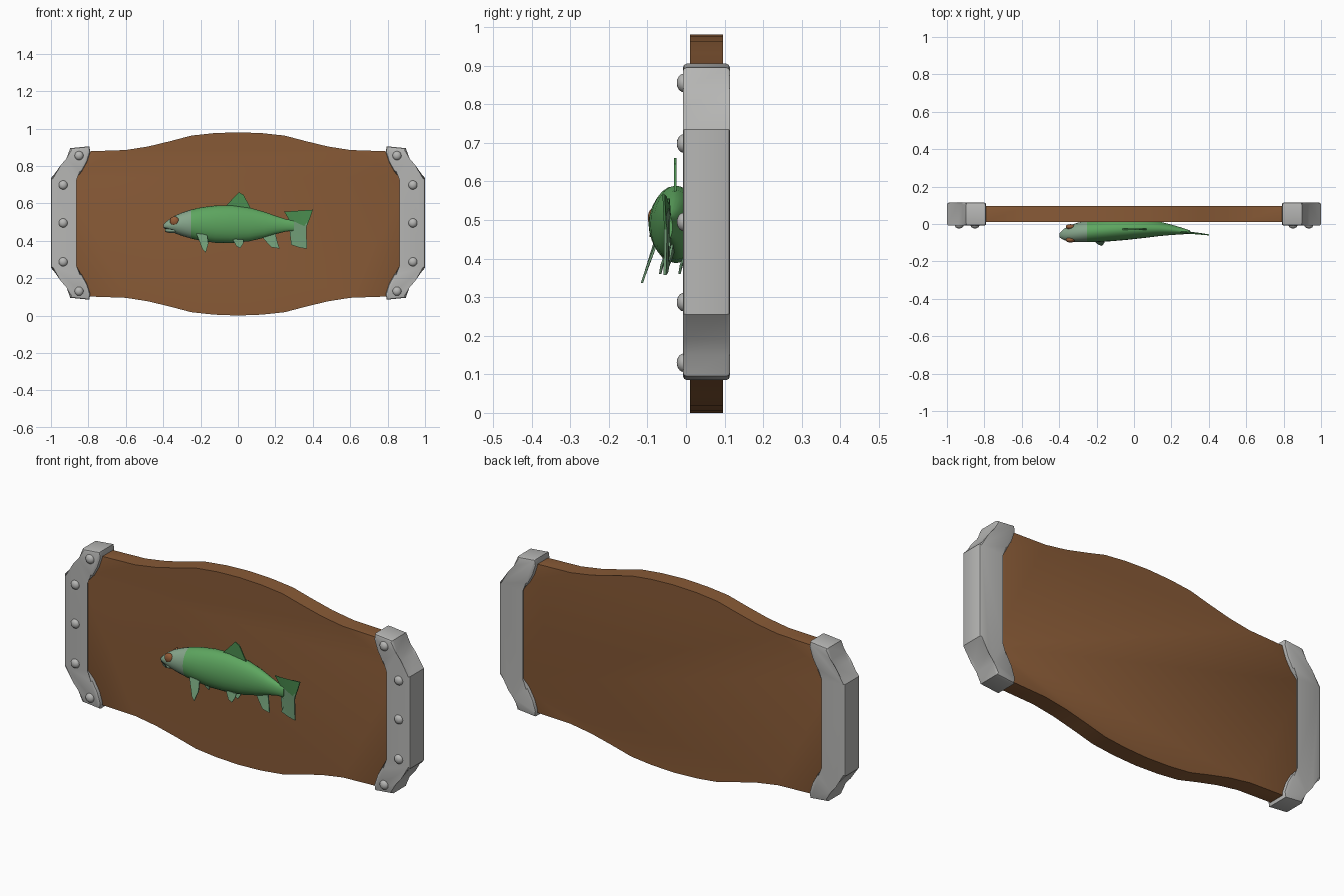
import bpy, bmesh, math
from mathutils import Vector


def mat(name, r, g, b):
    m = bpy.data.materials.new(name)
    m.diffuse_color = (r, g, b, 1)
    return m


WOOD = mat("brown wood", 0.245, 0.102, 0.037)
METAL = mat("grey metal", 0.47, 0.47, 0.46)
GREEN = mat("fish green", 0.11, 0.38, 0.115)
HEAD = mat("pale head green", 0.24, 0.38, 0.26)
FIN = mat("pale fin green", 0.16, 0.33, 0.18)
DARK = mat("dark fin green", 0.07, 0.27, 0.08)
EYE = mat("amber eye", 0.30, 0.11, 0.04)
PUPIL = mat("mouth dark", 0.03, 0.05, 0.035)
MID = 0.49


def make(name, bm, *mats, angle=35):
    bmesh.ops.recalc_face_normals(bm, faces=bm.faces)
    me = bpy.data.meshes.new(name)
    bm.to_mesh(me)
    bm.free()
    ob = bpy.data.objects.new(name, me)
    bpy.context.collection.objects.link(ob)
    for m in mats:
        me.materials.append(m)
    bpy.ops.object.select_all(action='DESELECT')
    ob.select_set(True)
    bpy.context.view_layer.objects.active = ob
    bpy.ops.object.shade_smooth_by_angle(angle=math.radians(angle))
    return ob


def slab(name, pts, y0, y1, m, bevel):
    """Extrude an x-z outline along y and soften its rim."""
    bm = bmesh.new()
    a = [bm.verts.new((x, y0, z)) for x, z in pts]
    b = [bm.verts.new((x, y1, z)) for x, z in pts]
    n = len(pts)
    caps = [bm.faces.new(a), bm.faces.new(b[::-1])]
    for i in range(n):
        bm.faces.new((a[i], b[i], b[(i + 1) % n], a[(i + 1) % n]))
    rim = list({e for f in caps for e in f.edges})
    bmesh.ops.bevel(bm, geom=rim, offset=bevel, segments=2, affect='EDGES', profile=0.5)
    return make(name, bm, m)


def ball(name, loc, scale, m, seg=16):
    bm = bmesh.new()
    bmesh.ops.create_uvsphere(bm, u_segments=seg, v_segments=10, radius=1)
    for v in bm.verts:
        v.co = Vector(loc) + Vector([v.co[i] * scale[i] for i in range(3)])
    return make(name, bm, m, angle=60)


def fin(name, pts, m, th=0.006):
    """Thin plate through points (x, y, z)."""
    bm = bmesh.new()
    a = [bm.verts.new((x, y - th / 2, z)) for x, y, z in pts]
    b = [bm.verts.new((x, y + th / 2, z)) for x, y, z in pts]
    n = len(pts)
    bm.faces.new(a)
    bm.faces.new(b[::-1])
    for i in range(n):
        bm.faces.new((a[i], b[i], b[(i + 1) % n], a[(i + 1) % n]))
    bmesh.ops.triangulate(bm, faces=[f for f in bm.faces if len(f.verts) > 4])
    return make(name, bm, m)


# board: quarter outline mirrored both ways
q = [(0, 0.49), (0.13, 0.485), (0.25, 0.472), (0.36, 0.443), (0.48, 0.414), (0.6, 0.395),
     (0.8, 0.388), (0.87, 0.385), (0.93, 0.25)]
half = q + [(x, -z) for x, z in q[::-1]]
outline = half + [(-x, z) for x, z in half[::-1] if x > 0]
slab("board", [(x, z + MID) for x, z in outline if True]
     , 0.01, 0.096, WOOD, 0.010)

# end brackets with rivets on the front
outer = [(1.0, 0.24), (0.94, 0.303), (0.917, 0.345), (0.897, 0.40)]
inner = [(0.795, 0.41), (0.79, 0.38), (0.808, 0.325), (0.837, 0.273), (0.873, 0.235)]
up = outer + inner
ring = up + [(x, -z) for x, z in up[::-1]]
for side, s in (("left", -1), ("right", 1)):
    slab(side + "_bracket", [(s * x, z + 0.495) for x, z in ring], -0.008, 0.114, METAL, 0.010)
    for i, (x, z) in enumerate([(0.85, 0.36), (0.935, 0.203), (0.935, 0), (0.935, -0.208), (0.85, -0.365)]):
        ball(f"{side}_rivet_{i}", (s * x, -0.006, 0.495 + z), (0.024, 0.018, 0.024), METAL)

# fish body: oval sections (x, z bottom, z top, centre y, half width)
secs = [(-0.398, 0.468, 0.488, -0.060, 0.012), (-0.375, 0.456, 0.510, -0.056, 0.030),
        (-0.34, 0.441, 0.533, -0.050, 0.044), (-0.30, 0.426, 0.550, -0.045, 0.052),
        (-0.252, 0.412, 0.566, -0.040, 0.057), (-0.20, 0.400, 0.578, -0.036, 0.060),
        (-0.12, 0.389, 0.588, -0.030, 0.062), (-0.03, 0.388, 0.589, -0.026, 0.058),
        (0.06, 0.397, 0.577, -0.024, 0.050), (0.14, 0.416, 0.555, -0.026, 0.038),
        (0.21, 0.438, 0.530, -0.032, 0.026), (0.26, 0.450, 0.514, -0.038, 0.017),
        (0.30, 0.453, 0.510, -0.044, 0.009)]
N = 24
bm = bmesh.new()
rings = []
for x, z0, z1, cy, w in secs:
    rings.append([bm.verts.new((x, cy + w * math.cos(t), (z0 + z1) / 2 + (z1 - z0) / 2 * math.sin(t)))
                  for t in (2 * math.pi * k / N for k in range(N))])
bm.faces.new(rings[0])
bm.faces.new(rings[-1][::-1])
for a, b in zip(rings, rings[1:]):
    for k in range(N):
        bm.faces.new((a[k], b[k], b[(k + 1) % N], a[(k + 1) % N]))
for f in bm.faces:
    f.material_index = 1 if f.calc_center_median().x < -0.252 else 0
body = make("fish_body", bm, GREEN, HEAD, angle=60)

# lower jaw, mouth line and eyes
ball("lower_jaw", (-0.355, -0.055, 0.455), (0.037, 0.032, 0.014), HEAD)
fin("mouth_line", [(-0.395, -0.070, 0.474), (-0.35, -0.092, 0.462), (-0.35, -0.092, 0.456),
                   (-0.395, -0.070, 0.467)], PUPIL, 0.006)
ball("front_eye", (-0.34, -0.085, 0.505), (0.025, 0.014, 0.025), EYE)
ball("back_eye", (-0.34, -0.015, 0.505), (0.025, 0.014, 0.025), EYE)

# fins
fin("dorsal_fin", [(-0.075, -0.028, 0.575), (-0.05, -0.028, 0.60), (0.005, -0.028, 0.66),
                   (0.03, -0.028, 0.645), (0.045, -0.028, 0.61), (0.07, -0.028, 0.57)], DARK)
fin("tail_upper", [(0.27, -0.042, 0.48), (0.275, -0.042, 0.51), (0.247, -0.045, 0.555), (0.27, -0.045, 0.553),
                   (0.31, -0.048, 0.541), (0.355, -0.053, 0.561), (0.40, -0.058, 0.566),
                   (0.385, -0.056, 0.52), (0.365, -0.053, 0.47)], DARK)
fin("tail_lower", [(0.27, -0.042, 0.50), (0.32, -0.047, 0.53), (0.372, -0.054, 0.515), (0.365, -0.053, 0.46),
                   (0.37, -0.055, 0.357), (0.33, -0.05, 0.363), (0.285, -0.047, 0.378),
                   (0.305, -0.045, 0.42), (0.295, -0.043, 0.455)], FIN, 0.007)
fin("front_pectoral_fin", [(-0.225, -0.080, 0.445), (-0.165, -0.080, 0.43), (-0.158, -0.098, 0.385),
                           (-0.172, -0.114, 0.337), (-0.19, -0.108, 0.355)], FIN)
fin("back_pectoral_fin", [(-0.225, 0.0, 0.44), (-0.165, 0.0, 0.43), (-0.158, 0.004, 0.39),
                          (-0.172, 0.006, 0.35), (-0.19, 0.005, 0.36)], FIN)
for side, y in (("front", -0.055), ("back", -0.005)):
    fin(side + "_pelvic_fin", [(-0.03, y, 0.41), (0.03, y, 0.405), (0.028, y - 0.008, 0.385),
                               (0.012, y - 0.012, 0.36), (-0.008, y - 0.01, 0.37)], FIN)
fin("anal_fin", [(0.125, -0.03, 0.425), (0.20, -0.035, 0.44), (0.212, -0.045, 0.39),
                 (0.222, -0.055, 0.358), (0.18, -0.052, 0.365), (0.155, -0.042, 0.39)], FIN)
